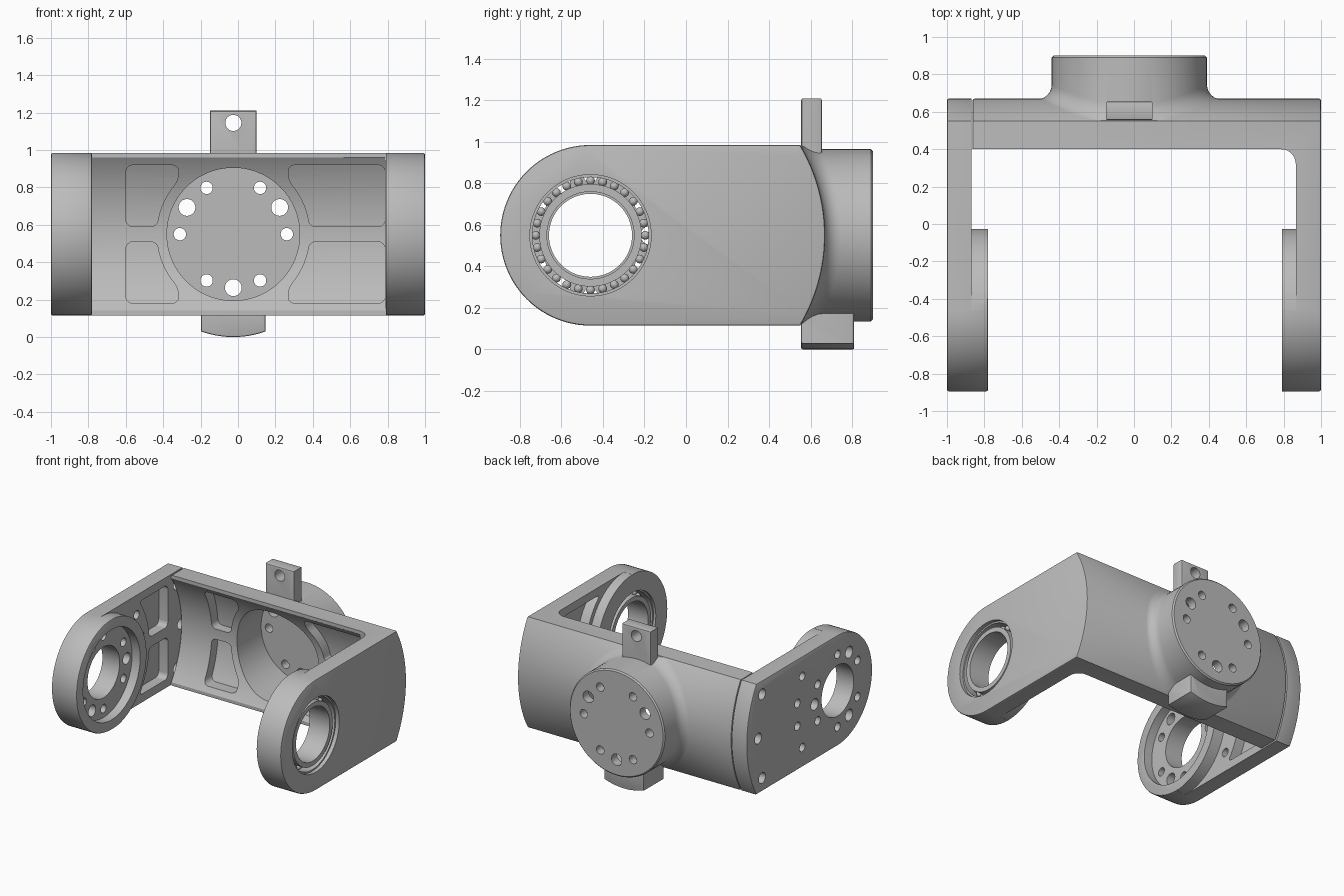
import bpy, bmesh
from math import sin, cos, pi, sqrt, radians, asin
from mathutils import Vector

if "Cube" in bpy.data.objects:
    bpy.data.objects.remove(bpy.data.objects["Cube"], do_unlink=True)

grey = bpy.data.materials.new("plain_grey")
grey.use_nodes = True
grey.diffuse_color = (0.5, 0.5, 0.5, 1)
grey.node_tree.nodes["Principled BSDF"].inputs["Base Color"].default_value = (0.5, 0.5, 0.5, 1)

CZ = 0.55              # height of every bore axis
BORE_Y = -0.46         # pivot axis of both arms
HUB_X = -0.025         # hub axis
BOSS_R = 0.435
BACK_Y, BACK_R = -0.18, 0.85   # curved back of the crossbar


def finish(bm, name):
    bmesh.ops.recalc_face_normals(bm, faces=bm.faces)
    mesh = bpy.data.meshes.new(name)
    bm.to_mesh(mesh)
    bm.free()
    mesh.materials.append(grey)
    obj = bpy.data.objects.new(name, mesh)
    bpy.context.collection.objects.link(obj)
    return obj


def place(axis, u, v, w):
    return Vector({"x": (w, u, v), "y": (u, w, v), "z": (u, v, w)}[axis])


def arc(cu, cv, r, a0, a1, n=32):
    return [(cu + r * cos(radians(a0 + (a1 - a0) * i / n)),
             cv + r * sin(radians(a0 + (a1 - a0) * i / n))) for i in range(n + 1)]


def prism(name, axis, pts, w0, w1, rim=0, corner=0):
    """Extrude an outline; rim bevels the cap edges, corner rounds the sharp side edges."""
    bm = bmesh.new()
    rings = [[bm.verts.new(place(axis, u, v, w)) for u, v in pts] for w in (w0, w1)]
    n = len(pts)
    caps = [bm.faces.new(r) for r in rings]
    for i in range(n):
        j = (i + 1) % n
        bm.faces.new((rings[0][i], rings[0][j], rings[1][j], rings[1][i]))
    bmesh.ops.recalc_face_normals(bm, faces=bm.faces)
    if corner:
        side = [e for e in bm.edges if not any(f in caps for f in e.link_faces)
                and e.calc_face_angle(0) > 0.5]
        bmesh.ops.bevel(bm, geom=side, offset=corner, segments=6, profile=0.5, affect="EDGES")
    if rim:
        edges = [e for c in caps for e in c.edges]
        bmesh.ops.bevel(bm, geom=edges, offset=rim, segments=2, profile=0.5, affect="EDGES")
    return finish(bm, name)


def disc(name, axis, cu, cv, r, w0, w1, n=64):
    return prism(name, axis, arc(cu, cv, r, 0, 360, n)[:-1], w0, w1)


def rect(u0, v0, u1, v1):
    return [(u0, v0), (u1, v0), (u1, v1), (u0, v1)]


def combine(obj, other, op="DIFFERENCE"):
    mod = obj.modifiers.new("combine", "BOOLEAN")
    mod.operation, mod.solver, mod.object = op, "EXACT", other
    bpy.context.view_layer.objects.active = obj
    bpy.ops.object.modifier_apply(modifier=mod.name)
    bpy.data.objects.remove(other, do_unlink=True)


def tube(name, r0, r1, x0, x1):
    """Ring around the pivot axis."""
    bm = bmesh.new()
    c = Vector((0, BORE_Y, CZ))
    vs = [bm.verts.new(c + Vector((x, 0, r))) for x, r in rect(x0, r0, x1, r1)]
    es = [bm.edges.new((vs[i], vs[(i + 1) % 4])) for i in range(4)]
    bmesh.ops.spin(bm, geom=vs + es, cent=c, axis=(1, 0, 0), angle=2 * pi, steps=64)
    bmesh.ops.remove_doubles(bm, verts=bm.verts, dist=0.0005)
    return finish(bm, name)


def pocket(axis, c, r, side, least, far, upper, w0, w1):
    """Rounded window whose near side follows a circle around a bore."""
    v0, v1 = (0.04, 0.37) if upper else (-0.37, -0.04)
    near = [(v0 + (v1 - v0) * i / 12) for i in range(13)]
    pts = [(c + side * max(sqrt(r * r - v * v), least), CZ + v) for v in near]
    pts += [(far, CZ + v1), (far, CZ + v0)]
    return prism("pocket_cutter", axis, pts, w0, w1, corner=0.04)


def bolt_circle(obj, axis, cu, w0, w1, small, large):
    """Six small and three large holes around a bore."""
    for angles, r in ((small, 0.033), (large, 0.045)):
        for a in angles:
            u, v = cu + 0.286 * cos(radians(a)), CZ + 0.286 * sin(radians(a))
            combine(obj, disc("hole_cutter", axis, u, v, r, w0, w1, 24))


def arm_blank(name, x0, x1):
    """Side outline shared by both arms: round nose, curved back."""
    half = math_half
    pts = arc(BORE_Y, CZ, BOSS_R, 90, 270, 48) + arc(BACK_Y, CZ, BACK_R, -half, half)
    return prism(name, "x", pts, x0, x1, rim=0.01)


def clear_around_boss(obj, xa, xb, y_end):
    """Thin the arm down everywhere except at the round boss."""
    pts = arc(BORE_Y, CZ, BOSS_R - 0.001, -90, 90, 48)
    pts += [(BORE_Y, 1.3), (y_end, 1.3), (y_end, -0.2), (BORE_Y, -0.2)]
    combine(obj, prism("boss_cutter", "x", pts, xa, xb))


math_half = asin(BOSS_R / BACK_R) * 180 / pi

# Yoke: crossbar and the arm on +x in one piece
yoke = arm_blank("yoke", -0.863, 1.0)
inner = [(-2, -2), (0.79, -2), (0.79, 0.2), (0.865, 0.2)]
inner += arc(0.785, 0.32, 0.08, 0, 90, 10) + [(-2, 0.4)]
combine(yoke, prism("opening_cutter", "z", inner, -0.5, 1.5))
clear_around_boss(yoke, 0.7, 0.865, 0.25)

# Hub on the back, its fillet following the curved wall
bm = bmesh.new()
steps, rings = 96, []
levels = [(0.495, None, 0.5)]
levels += [(0.495 - 0.08 * sin(t * pi / 12), 0.08 * (1 - cos(t * pi / 12)) - 0.004, None)
           for t in range(7)]
levels += [(0.415, None, 0.89), (0.405, None, 0.9)]
for r, lift, fixed in levels:
    ring = []
    for i in range(steps):
        a = 2 * pi * i / steps
        dz = max(-0.43, min(0.43, r * sin(a)))
        y = fixed if lift is None else BACK_Y + sqrt(BACK_R ** 2 - dz * dz) + lift
        ring.append(bm.verts.new((HUB_X + r * cos(a), y, CZ + dz)))
    rings.append(ring)
for lo, hi in zip(rings, rings[1:]):
    for i in range(steps):
        j = (i + 1) % steps
        bm.faces.new((lo[i], lo[j], hi[j], hi[i]))
bm.faces.new(rings[0])
bm.faces.new(rings[-1])
combine(yoke, finish(bm, "hub"), "UNION")

# Tabs above and below the hub
top_tab = prism("top_tab", "y", rect(-0.15, 0.93, 0.1, 1.21), 0.555, 0.655, rim=0.01)
combine(top_tab, disc("hole_cutter", "y", HUB_X, 1.145, 0.043, 0.4, 0.8, 32))
combine(yoke, top_tab, "UNION")
foot = [(HUB_X + 0.172 * k / 6, 0.03 * (k / 6) ** 2) for k in range(-6, 7)]
foot += [(0.147, 0.18), (-0.197, 0.18)]
combine(yoke, prism("bottom_tab", "y", foot, 0.555, 0.81, rim=0.008), "UNION")

# Concave inside of the crossbar, its four pockets and the hub cup
hollow = arc(BACK_Y, CZ, 0.71, -36, 36) + [(0.2, 0.967), (0.2, 0.133)]
combine(yoke, prism("hollow_cutter", "x", hollow, -1.0, 0.785))
for side, far in ((-1, -0.6), (1, 0.787)):
    for upper in (False, True):
        window = pocket("y", HUB_X, 0.41, side, 0.295, far, upper, 0.3, 0.8)
        limit = disc("pocket_limit", "x", BACK_Y, CZ, 0.79, -1.2, 1.2, 128)
        combine(window, limit, "INTERSECT")
        combine(yoke, window)
combine(yoke, disc("cup_cutter", "y", HUB_X, CZ, 0.355, 0.2, 0.83, 96))
bolt_circle(yoke, "y", HUB_X, 0.7, 1.1, range(0, 360, 60), (30, 150, 270))

# Pockets and bearing seat in the +x arm
for upper in (False, True):
    combine(yoke, pocket("x", BORE_Y, 0.47, 1, 0, 0.3, upper, 0.82, 0.945))
combine(yoke, disc("seat_cutter", "x", BORE_Y, CZ, 0.292, 0.6, 1.2, 96))

# Bearing
parts = [yoke,
         tube("bearing_outer_race", 0.28, 0.294, 0.81, 0.97),
         tube("bearing_inner_race", 0.21, 0.247, 0.80, 0.975)]
bm = bmesh.new()
for i in range(28):
    a = 2 * pi * i / 28
    geom = bmesh.ops.create_uvsphere(bm, u_segments=12, v_segments=8, radius=0.021)
    bmesh.ops.translate(bm, verts=geom["verts"],
                        vec=(0.89, BORE_Y + 0.2635 * cos(a), CZ + 0.2635 * sin(a)))
parts.append(finish(bm, "bearing_balls"))

# Bolted arm on -x
arm = arm_blank("bolted_arm", -1.0, -0.78)
combine(arm, prism("opening_cutter", "z", rect(-0.87, 0.2, -0.5, 1), -0.5, 1.5))
clear_around_boss(arm, -0.87, -0.7, 0.25)
combine(arm, disc("recess_cutter", "x", BORE_Y, CZ, 0.355, -0.85, -0.6, 96))
combine(arm, disc("bore_cutter", "x", BORE_Y, CZ, 0.2, -1.2, -0.6))
for upper in (False, True):
    combine(arm, pocket("x", BORE_Y, 0.6, 1, 0, 0.37, upper, -0.95, -0.8))
bolt_circle(arm, "x", BORE_Y, -1.2, -0.7, range(30, 390, 60), (0, 120, 240))
for y, z, r in ((0.48, 0.33, 0.042), (0.53, 0, 0.042), (0.48, -0.33, 0.042),
                (-0.02, 0.28, 0.033), (0.04, 0.09, 0.033),
                (0.04, -0.09, 0.033), (-0.02, -0.28, 0.033)):
    combine(arm, disc("hole_cutter", "x", y, CZ + z, r, -1.2, -0.8, 24))
parts.append(arm)

# Smooth round surfaces, keep machined edges sharp
bpy.ops.object.select_all(action="DESELECT")
for p in parts:
    p.select_set(True)
bpy.context.view_layer.objects.active = yoke
bpy.ops.object.shade_smooth_by_angle(angle=radians(30))
